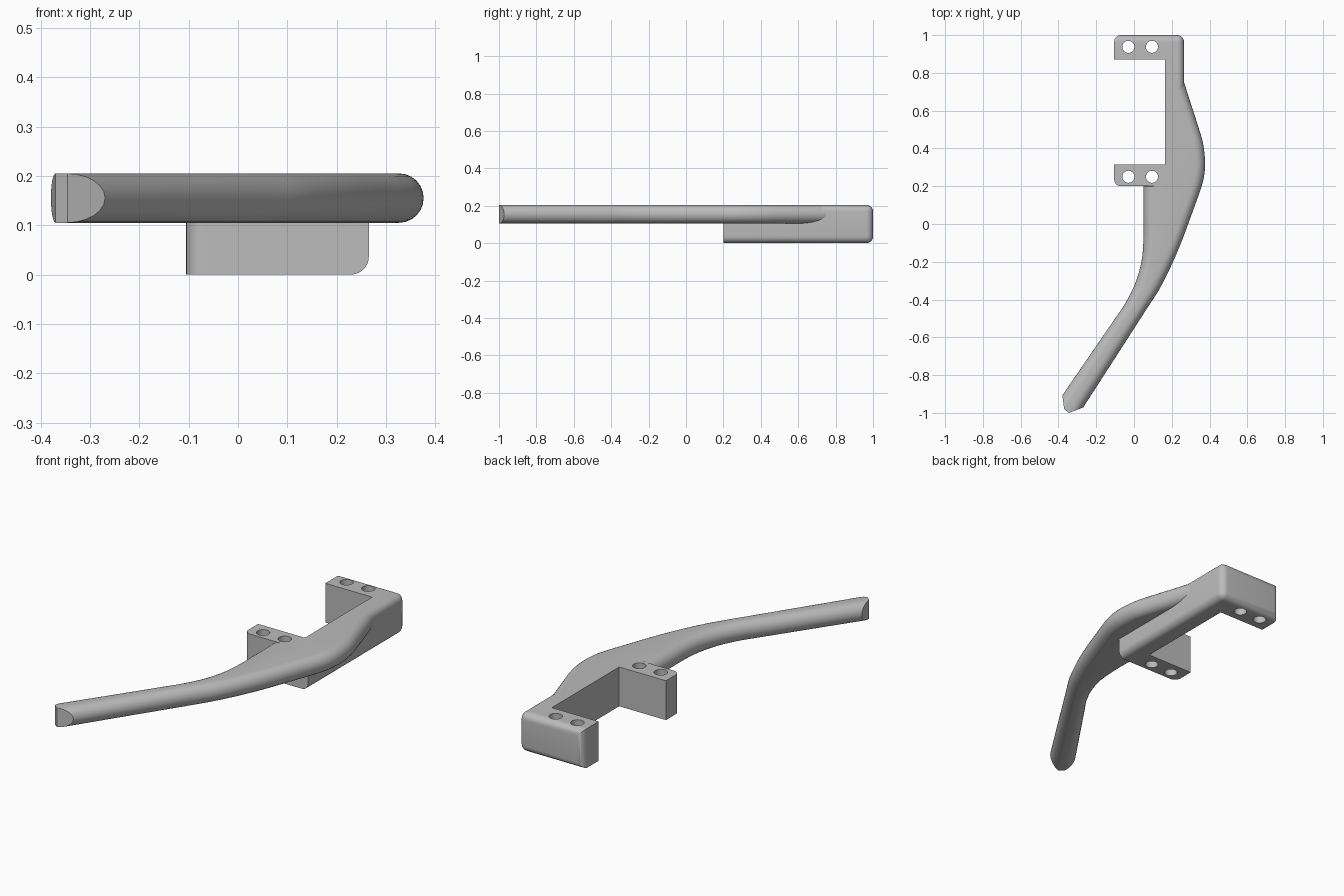
import bpy, bmesh, math
from mathutils import Vector

cube = bpy.data.objects.get("Cube")
if cube:
    bpy.data.objects.remove(cube)

TOP, LEVER_BOTTOM, ROUND = 0.205, 0.105, 0.05

grey = bpy.data.materials.new("plain grey")
grey.use_nodes = True
grey.diffuse_color = (0.5, 0.5, 0.5, 1)
grey.node_tree.nodes["Principled BSDF"].inputs["Base Color"].default_value = (0.5, 0.5, 0.5, 1)


def make_object(name, bm):
    bmesh.ops.recalc_face_normals(bm, faces=bm.faces)
    mesh = bpy.data.meshes.new(name)
    bm.to_mesh(mesh)
    bm.free()
    mesh.materials.append(grey)
    obj = bpy.data.objects.new(name, mesh)
    bpy.context.collection.objects.link(obj)
    return obj


def select_only(obj):
    bpy.ops.object.select_all(action='DESELECT')
    obj.select_set(True)
    bpy.context.view_layer.objects.active = obj


def spline(points, steps=4):
    """Smooth curve through the points."""
    pts = [Vector(p) for p in points]
    pts = [2 * pts[0] - pts[1]] + pts + [2 * pts[-1] - pts[-2]]
    out = []
    for a, b, c, d in zip(pts, pts[1:], pts[2:], pts[3:]):
        for i in range(steps):
            t = i / steps
            out.append(0.5 * (2 * b + (c - a) * t + (2 * a - 5 * b + 4 * c - d) * t * t
                              + (3 * b - a - 3 * c + d) * t ** 3))
    return out + [pts[-2]]


# Mounting bracket: C-shaped plate with rounded outer edges
bm = bmesh.new()
L, R, FRONT, BACK = -0.105, 0.265, 0.2, 1.0
outline = [(L, FRONT), (R, FRONT), (R, BACK), (L, BACK),
           (L, 0.87), (0.165, 0.87), (0.165, 0.315), (L, 0.315)]
base = bm.faces.new([bm.verts.new((x, y, 0)) for x, y in outline])
lifted = bmesh.ops.extrude_face_region(bm, geom=[base])["geom"]
bmesh.ops.translate(bm, vec=(0, 0, TOP), verts=[v for v in lifted if isinstance(v, bmesh.types.BMVert)])


def is_rounded(edge):
    a, b = (v.co for v in edge.verts)
    if abs(a.z - b.z) > 0.01:
        return (a.y > BACK - 0.01) or (a.x < L + 0.01 and a.y < FRONT + 0.01)
    return all(p.x > R - 0.01 for p in (a, b)) or all(p.y > BACK - 0.01 for p in (a, b))


bmesh.ops.bevel(bm, geom=[e for e in bm.edges if is_rounded(e)], offset=0.036,
                offset_type='OFFSET', segments=7, profile=0.5, affect='EDGES')
bracket = make_object("mounting_bracket", bm)

# Screw holes through both bracket arms
bm = bmesh.new()
for x in (-0.03, 0.095):
    for y in (0.25, 0.938):
        made = bmesh.ops.create_cone(bm, cap_ends=True, segments=32, radius1=0.032, radius2=0.032, depth=1)
        bmesh.ops.translate(bm, vec=(x, y, 0), verts=made["verts"])
cutter = make_object("hole_cutter", bm)
cutter.hide_render = True
select_only(bracket)
cut = bracket.modifiers.new("holes", 'BOOLEAN')
cut.operation, cut.object, cut.solver = 'DIFFERENCE', cutter, 'EXACT'
bpy.ops.object.modifier_apply(modifier=cut.name)
bpy.data.objects.remove(cutter)

# Lever: rounded section lofted between an inner and an outer curve
inner = spline([(-0.5, -1.083), (-0.378, -0.905), (-0.21, -0.66), (-0.1, -0.5), (-0.045, -0.418),
                (0.008, -0.31), (0.04, -0.196)]
               + [(0.05, y) for y in (-0.08, 0.06, 0.2, 0.26, 0.34, 0.42, 0.5, 0.62, 0.75, 0.8)])
outer = spline([(-0.387, -1.154), (-0.267, -0.968), (-0.09, -0.694), (0.025, -0.515), (0.08, -0.43),
                (0.135, -0.344), (0.2, -0.215), (0.255, -0.085), (0.305, 0.05), (0.355, 0.19),
                (0.372, 0.26), (0.376, 0.33), (0.367, 0.42), (0.345, 0.5), (0.305, 0.625),
                (0.265, 0.75), (0.25, 0.8)])
bm = bmesh.new()
rings = []
mid = (TOP + LEVER_BOTTOM) / 2
for a, b in zip(inner, outer):
    hidden = a.y > 0.201
    if hidden:
        a.x = 0.18
    across = (b - a).normalized()
    ring = []
    for end, sign, depth in ((b, 1, ROUND), (a, -1, 0.005 if hidden else ROUND)):
        for i in range(13):
            ang = sign * (-math.pi / 2 + math.pi * i / 12) if sign > 0 else math.pi / 2 - math.pi * i / 12
            p = end - sign * across * depth * (1 - math.cos(ang))
            ring.append(bm.verts.new((p.x, p.y, mid + ROUND * math.sin(ang))))
    rings.append(ring)
for r1, r2 in zip(rings, rings[1:]):
    for i in range(len(r1)):
        j = (i + 1) % len(r1)
        bm.faces.new((r1[i], r1[j], r2[j], r2[i]))
bm.faces.new(rings[0])
bm.faces.new(rings[-1])

# Faceted lever tip
tip = [Vector((x, y, 0)) for x, y in ((-0.38, -0.9), (-0.37, -0.98), (-0.345, -1.0), (-0.265, -0.97))]
for p, q in zip(tip, tip[1:]):
    outward = Vector((q.y - p.y, p.x - q.x, 0))
    bmesh.ops.bisect_plane(bm, geom=bm.verts[:] + bm.edges[:] + bm.faces[:], plane_co=p,
                           plane_no=outward, clear_outer=True)
    bmesh.ops.holes_fill(bm, edges=[e for e in bm.edges if e.is_boundary], sides=0)
lever = make_object("lever", bm)

for obj in (bracket, lever):
    select_only(obj)
    bpy.ops.object.shade_smooth_by_angle(angle=math.radians(35))
